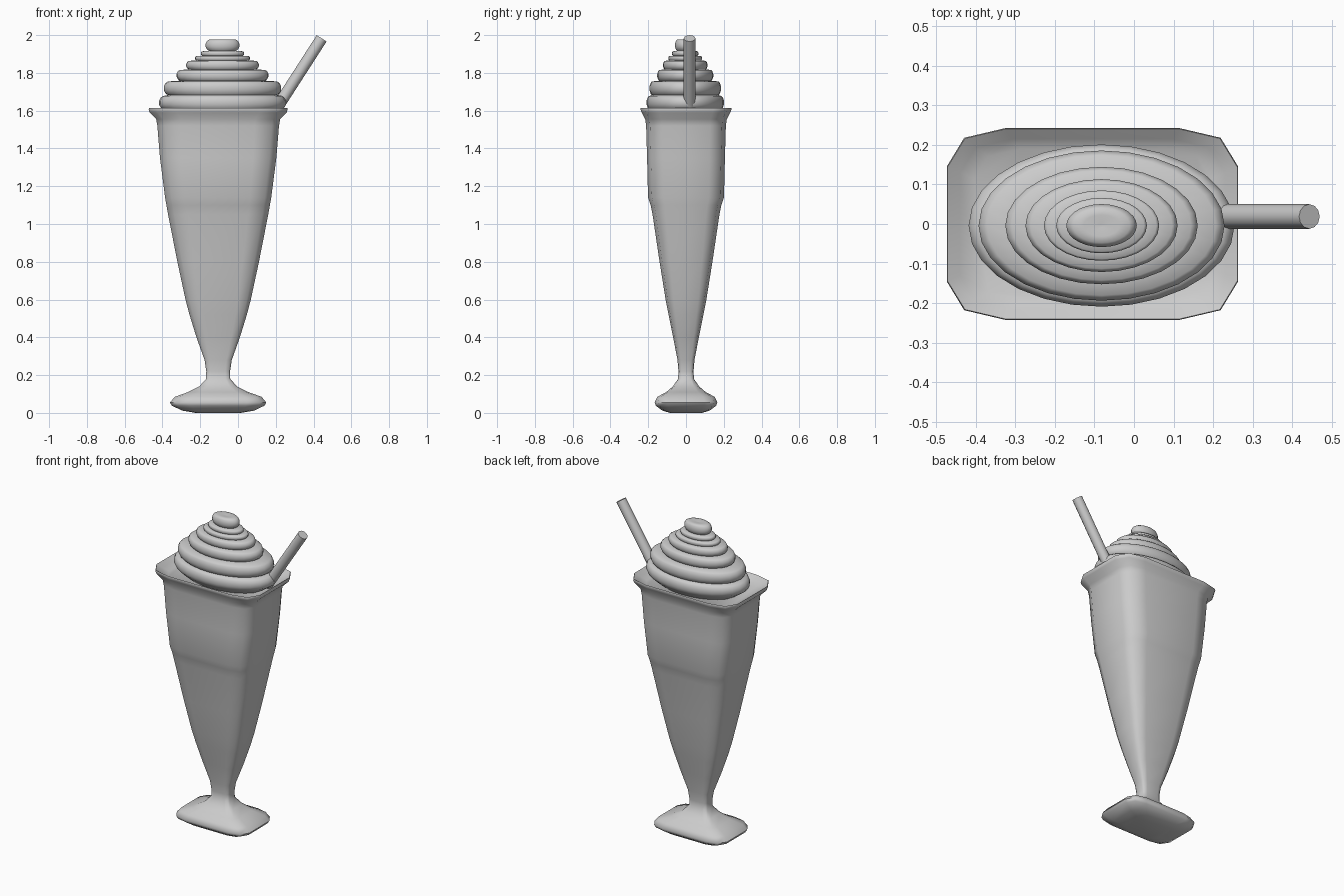
import bpy, bmesh, math
from mathutils import Vector

if "Cube" in bpy.data.objects:
    bpy.data.objects.remove(bpy.data.objects["Cube"])


def finish(bm, name, angle=60):
    bmesh.ops.recalc_face_normals(bm, faces=bm.faces)
    me = bpy.data.meshes.new(name)
    bm.to_mesh(me)
    bm.free()
    for p in me.polygons:
        p.use_smooth = True
    me.set_sharp_from_angle(angle=math.radians(angle))
    ob = bpy.data.objects.new(name, me)
    bpy.context.collection.objects.link(ob)
    return ob


def loft(name, section, rings, cx=0, cy=0, angle=60):
    """Stack scaled copies of a unit section at (z, half x, half y) and cap both ends."""
    bm = bmesh.new()
    loops = [[bm.verts.new((cx + u * hx, cy + v * hy, z)) for u, v in section]
             for z, hx, hy in rings]
    n = len(section)
    for a, b in zip(loops, loops[1:]):
        for i in range(n):
            j = (i + 1) % n
            bm.faces.new((a[i], a[j], b[j], b[i]))
    bm.faces.new(loops[0][::-1])
    bm.faces.new(loops[-1])
    return finish(bm, name, angle)


# Rounded rectangle section shared by foot, stem and cup
corner = [(1, 0.6), (0.88, 0.9), (0.6, 1)]
section = []
for sx, sy in ((1, 1), (-1, 1), (-1, -1), (1, -1)):
    pts = [(sx * u, sy * v) for u, v in corner]
    section += pts if sx * sy > 0 else pts[::-1]

# Glass: foot, stem, tapered cup, flared lip and shallow inner surface
glass_profile = [
    (0.0, 0.12, 0.085), (0.012, 0.19, 0.125), (0.038, 0.245, 0.16),
    (0.055, 0.255, 0.166), (0.085, 0.23, 0.152), (0.11, 0.16, 0.105),
    (0.14, 0.10, 0.07), (0.18, 0.064, 0.042), (0.22, 0.063, 0.04),
    (0.28, 0.072, 0.045), (0.40, 0.115, 0.068), (0.52, 0.152, 0.092),
    (0.60, 0.173, 0.108), (0.80, 0.216, 0.140), (1.05, 0.265, 0.177),
    (1.10, 0.274, 0.187), (1.14, 0.281, 0.201), (1.35, 0.308, 0.206),
    (1.52, 0.322, 0.211), (1.555, 0.328, 0.216), (1.59, 0.363, 0.234),
    (1.608, 0.368, 0.242), (1.615, 0.366, 0.240), (1.595, 0.335, 0.215),
    (1.575, 0.30, 0.19),
]
loft("glass", section, glass_profile, cx=-0.105)

# Whipped cream: stacked oval rolls that shrink upward
circle = [(math.cos(math.tau * i / 28), math.sin(math.tau * i / 28)) for i in range(28)]
rolls = [(1.605, 1.680, 0.337), (1.680, 1.757, 0.312), (1.757, 1.817, 0.244),
         (1.817, 1.865, 0.193), (1.865, 1.890, 0.146), (1.890, 1.915, 0.115),
         (1.915, 1.978, 0.090)]
cream = [(1.56, 0.25, 0.15)]
for k, (z0, z1, r) in enumerate(rolls):
    h = (z1 - z0) / 2
    last = k == len(rolls) - 1
    for a in (-70, -45, -15, 15, 45, 70):
        t = math.radians(a)
        rr = r - h * 0.9 * (1 - math.cos(t))
        cream.append((z0 + h + h * math.sin(t), rr, rr * 0.61))
    if last:
        cream += [(z1, r * 0.5, r * 0.3), (z1 - 0.004, r * 0.08, r * 0.05)]
loft("whipped_cream", circle, cream, cx=-0.082, cy=-0.004, angle=70)

# Straw leaning to the right
top = Vector((0.443, 0.019, 1.983))
bottom = Vector((0.195, 0.019, 1.598))
axis = top - bottom
bm = bmesh.new()
bmesh.ops.create_cone(bm, cap_ends=True, segments=12, radius1=0.031, radius2=0.031,
                      depth=axis.length)
straw = finish(bm, "straw", 50)
straw.rotation_mode = 'QUATERNION'
straw.rotation_quaternion = axis.to_track_quat('Z', 'Y')
straw.location = (top + bottom) / 2
